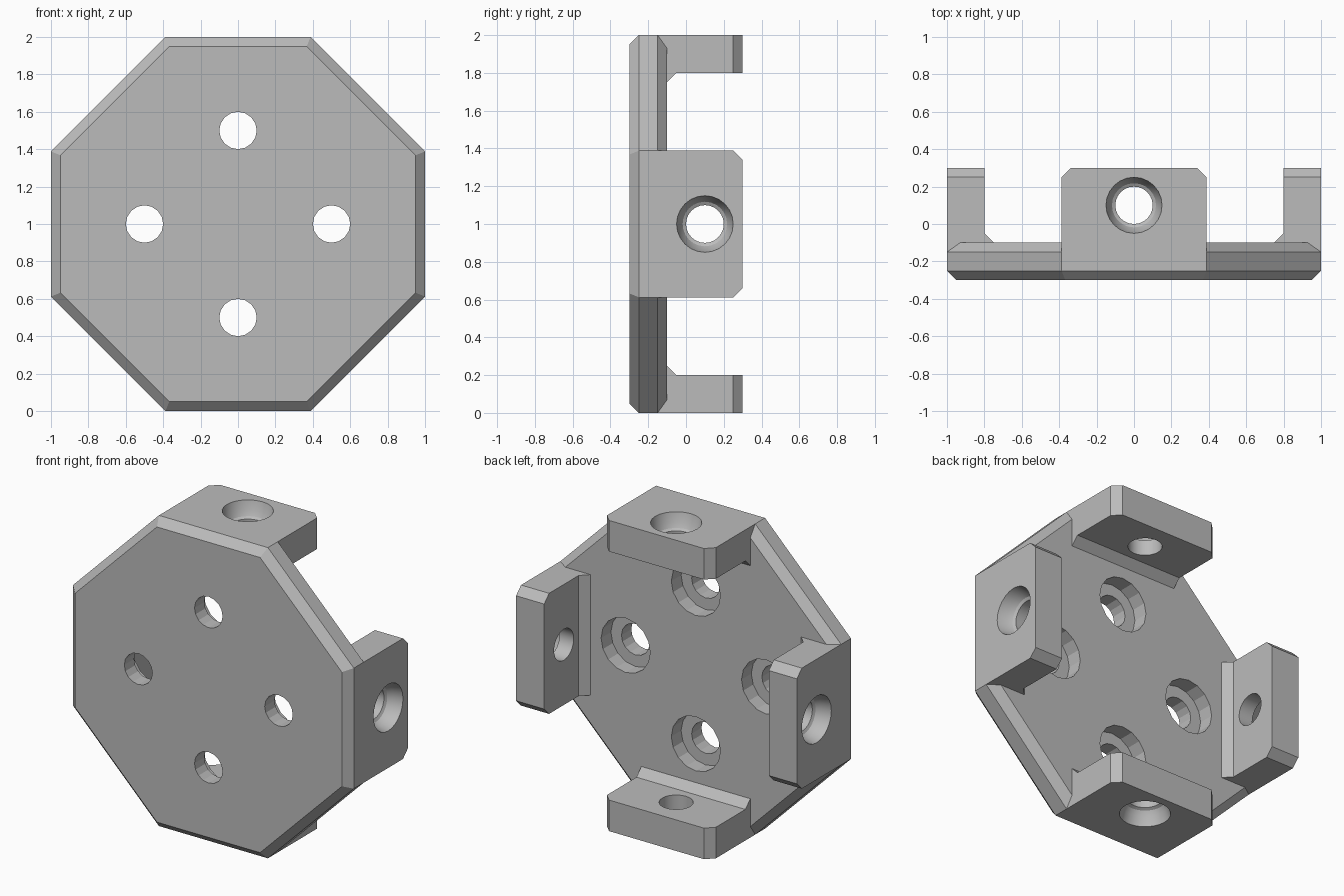
import bpy, bmesh
from math import cos, sin, pi, radians
from mathutils import Matrix, Vector

if "Cube" in bpy.data.objects:
    bpy.data.objects.remove(bpy.data.objects["Cube"])

grey = bpy.data.materials.new("plain grey")
colour = (0.5, 0.5, 0.5, 1)
grey.diffuse_color = colour
grey.use_nodes = True
grey.node_tree.nodes["Principled BSDF"].inputs["Base Color"].default_value = colour

HALF = 0.388      # half length of a straight side of the octagon
CHAMFER = 0.05
RISE = Matrix.Translation((0, 0, 1))


def make_object(name, bm):
    bmesh.ops.recalc_face_normals(bm, faces=bm.faces)
    mesh = bpy.data.meshes.new(name)
    bm.to_mesh(mesh)
    bm.free()
    mesh.materials.append(grey)
    obj = bpy.data.objects.new(name, mesh)
    bpy.context.collection.objects.link(obj)
    return obj


def loft(bm, rings):
    """Skin a list of vertex rings and cap both ends."""
    rings = [[bm.verts.new(p) for p in ring] for ring in rings]
    for a, b in zip(rings, rings[1:]):
        for i in range(len(a)):
            j = (i + 1) % len(a)
            bm.faces.new((a[i], a[j], b[j], b[i]))
    bm.faces.new(rings[0])
    bm.faces.new(rings[-1])


def lathe(profile, sides, matrix):
    """Turned solid along local z from (radius, height) pairs."""
    bm = bmesh.new()
    turn = [2 * pi * i / sides for i in range(sides)]
    loft(bm, [[matrix @ Vector((r * cos(t), r * sin(t), h)) for t in turn]
              for r, h in profile])
    return make_object("hole_cutter", bm)


def cut(obj, cutter):
    mod = obj.modifiers.new("hole", "BOOLEAN")
    mod.operation = "DIFFERENCE"
    mod.solver = "EXACT"
    mod.object = cutter
    bpy.context.view_layer.objects.active = obj
    bpy.ops.object.modifier_apply(modifier=mod.name)
    bpy.data.objects.remove(cutter)


def octagon(y, inset):
    """Octagon with every side moved inwards by the inset."""
    a = 1 - inset
    b = 1 + HALF - inset * 2 ** 0.5 - a
    corners = [(b, a), (a, b), (a, -b), (b, -a), (-b, -a), (-a, -b), (-a, b), (-b, a)]
    return [(x, y, z + 1) for x, z in corners]


# Octagonal plate, chamfered on both faces
bm = bmesh.new()
loft(bm, [octagon(-0.3, CHAMFER), octagon(-0.25, 0),
          octagon(-0.15, 0), octagon(-0.1, CHAMFER)])
plate = make_object("octagonal_plate", bm)

# Four counterbored holes, wide end at the back
bore = [(0.1, -0.4), (0.1, -0.2), (0.175, -0.2), (0.175, 0)]
for x, z in ((0.5, 0), (-0.5, 0), (0, 0.5), (0, -0.5)):
    place = Matrix.Translation((x, 0, z + 1)) @ Matrix.Rotation(radians(-90), 4, "X")
    cut(plate, lathe(bore, 16, place))

# Four tabs with an inner fillet, clipped rear corners and a countersunk hole
section = [(-0.15, 1), (0.3, 1), (0.3, 0.8), (-0.05, 0.8), (-0.1, 0.75), (-0.15, 0.75)]
sink = [(0.1, 0.7), (0.1, 0.9), (0.118, 0.91), (0.135, 0.94), (0.15, 1), (0.15, 1.1)]
for i, side in enumerate(("top", "left", "bottom", "right")):
    bm = bmesh.new()
    loft(bm, [[(x, y, z) for y, z in section] for x in (-HALF, HALF)])
    rear = [e for e in bm.edges
            if all(v.co.y > 0.29 for v in e.verts)
            and abs(e.verts[0].co.x - e.verts[1].co.x) < 0.01]
    bmesh.ops.bevel(bm, geom=rear, offset=CHAMFER, segments=1, affect="EDGES")
    tab = make_object(side + "_tab", bm)
    cut(tab, lathe(sink, 24, Matrix.Translation((0, 0.1, 0))))
    tab.data.transform(RISE @ Matrix.Rotation(i * pi / 2, 4, "Y"))
    bpy.ops.object.select_all(action="DESELECT")
    tab.select_set(True)
    bpy.context.view_layer.objects.active = tab
    bpy.ops.object.shade_smooth_by_angle(angle=radians(30))
